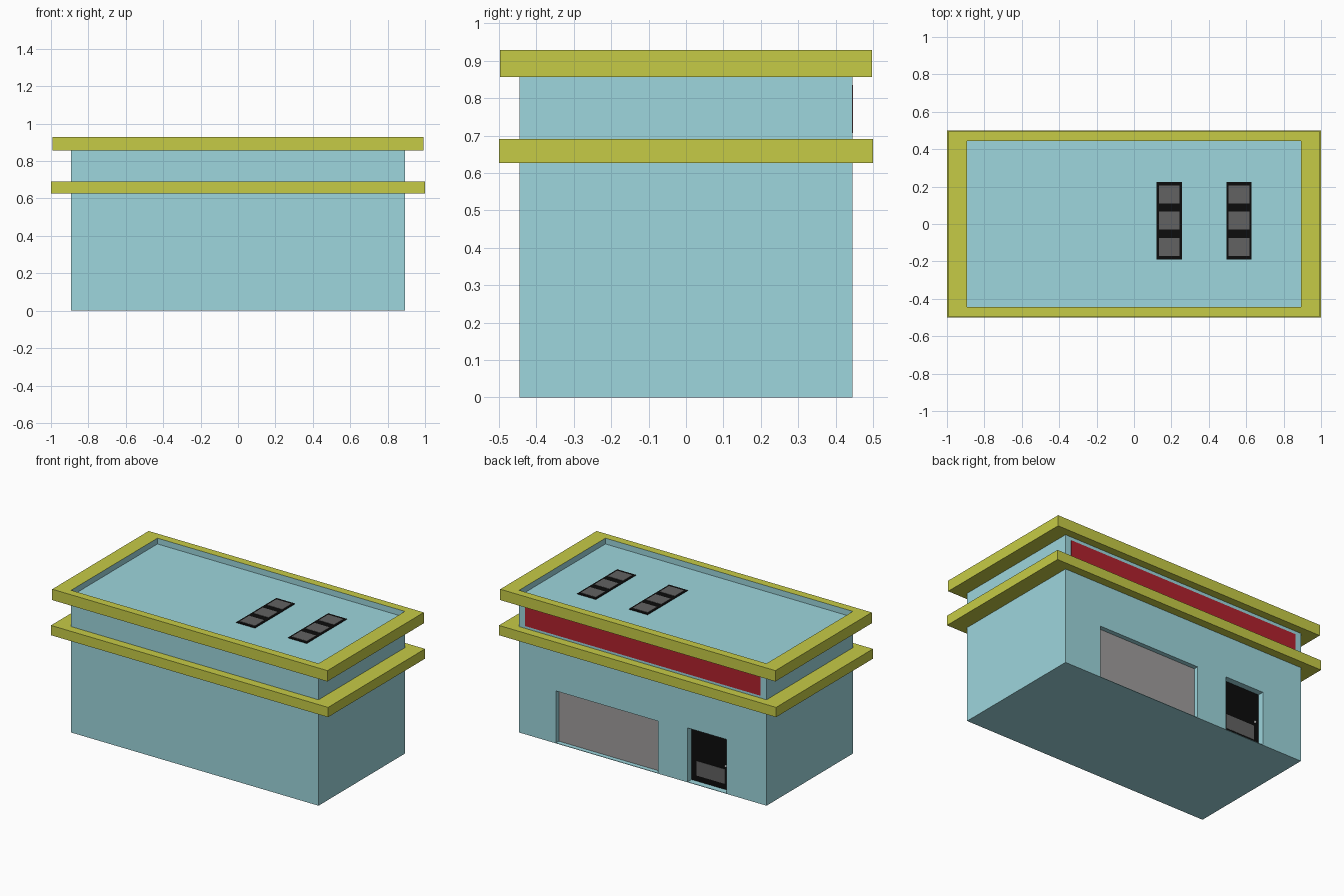
import bpy, bmesh

if "Cube" in bpy.data.objects:
    bpy.data.objects.remove(bpy.data.objects["Cube"])


def material(name, rgb):
    # sRGB 0-255 to linear viewport colour
    m = bpy.data.materials.new(name)
    m.diffuse_color = [((c / 255 + 0.055) / 1.055) ** 2.4 if c > 10 else c / 255 / 12.92 for c in rgb] + [1]
    m.use_nodes = True
    m.node_tree.nodes["Principled BSDF"].inputs["Base Color"].default_value = m.diffuse_color
    return m


CYAN = material("pale_blue", (157, 214, 221))
YELLOW = material("yellow", (198, 203, 70))
RED = material("red", (178, 34, 45))
BLACK = material("black", (12, 12, 12))
DARK = material("dark_grey", (98, 98, 98))
GREY = material("mid_grey", (160, 158, 158))
WHITE = material("off_white", (225, 225, 225))


def finish(bm, name, *mats):
    me = bpy.data.meshes.new(name)
    bm.to_mesh(me)
    bm.free()
    ob = bpy.data.objects.new(name, me)
    bpy.context.collection.objects.link(ob)
    for m in mats:
        me.materials.append(m)
    return ob


def box(name, x, y, z, mat=None):
    bm = bmesh.new()
    bmesh.ops.create_cube(bm, size=1)
    for v in bm.verts:
        v.co = [(a + b) / 2 + c * (b - a) for c, (a, b) in zip(v.co, (x, y, z))]
    return finish(bm, name, *([mat] if mat else []))


def ring(name, outer, inner, z):
    """Rectangular band; outer faces yellow, inner faces wall coloured."""
    bm = bmesh.new()
    corners = [(-1, -1), (1, -1), (1, 1), (-1, 1)]
    loops = [[bm.verts.new((sx * w, sy * d, h)) for sx, sy in corners]
             for (w, d), h in ((outer, z[0]), (outer, z[1]), (inner, z[1]), (inner, z[0]))]
    for k in range(4):
        a, b = loops[k], loops[(k + 1) % 4]
        for i in range(4):
            j = (i + 1) % 4
            f = bm.faces.new((a[i], a[j], b[j], b[i]))
            f.material_index = 1 if k == 2 else 0
    bmesh.ops.recalc_face_normals(bm, faces=bm.faces)
    return finish(bm, name, YELLOW, CYAN)


W, D, ROOF = 0.893, 0.445, 0.89

# Main block with two doorway recesses in the back wall
body = box("building_body", (-W, W), (-D, D), (0, ROOF), CYAN)
openings = {"garage_door": (-0.11, 0.627, 0.342, 0.03, GREY),
            "entrance_door": (-0.605, -0.323, 0.355, 0.04, BLACK)}
for name, (x0, x1, top, depth, mat) in openings.items():
    cutter = box(name + "_cutter", (x0, x1), (D - depth - 0.006, D + 0.1), (0.003, top))
    cutter.hide_render = True
    mod = body.modifiers.new(name, 'BOOLEAN')
    mod.operation, mod.solver, mod.object = 'DIFFERENCE', 'EXACT', cutter
    bpy.context.view_layer.objects.active = body
    bpy.ops.object.modifier_apply(modifier=mod.name)
    bpy.data.objects.remove(cutter)
    box(name, (x0, x1), (D - depth - 0.006, D - depth), (0.003, top), mat)

# Kick plate and knob on the entrance door
door_y = D - 0.04
box("kick_plate", (-0.568, -0.36), (door_y, door_y + 0.002), (0.04, 0.135), DARK)
bm = bmesh.new()
bmesh.ops.create_uvsphere(bm, u_segments=12, v_segments=8, radius=0.008)
knob = finish(bm, "door_knob", WHITE)
knob.location = (-0.575, door_y + 0.006, 0.16)

# Overhanging bands
ring("roof_parapet", (0.993, 0.497), (W, D), (0.857, 0.928))
ring("lower_canopy", (1.0, 0.5), (W, D), (0.627, 0.691))

# Blank sign panel on the back
box("sign_panel", (-0.85, 0.85), (D - 0.002, D + 0.002), (0.707, 0.835), RED)

# Roof vents, three panes each
for n, x in enumerate((0.1875, 0.5615)):
    box(f"skylight_frame_{n}", (x - 0.068, x + 0.068), (-0.19, 0.225), (ROOF - 0.002, ROOF + 0.003), BLACK)
    for k in range(3):
        y = 0.0175 + (k - 1) * 0.14
        box(f"skylight_pane_{n}_{k}", (x - 0.055, x + 0.055), (y - 0.048, y + 0.048),
            (ROOF, ROOF + 0.005), DARK)
